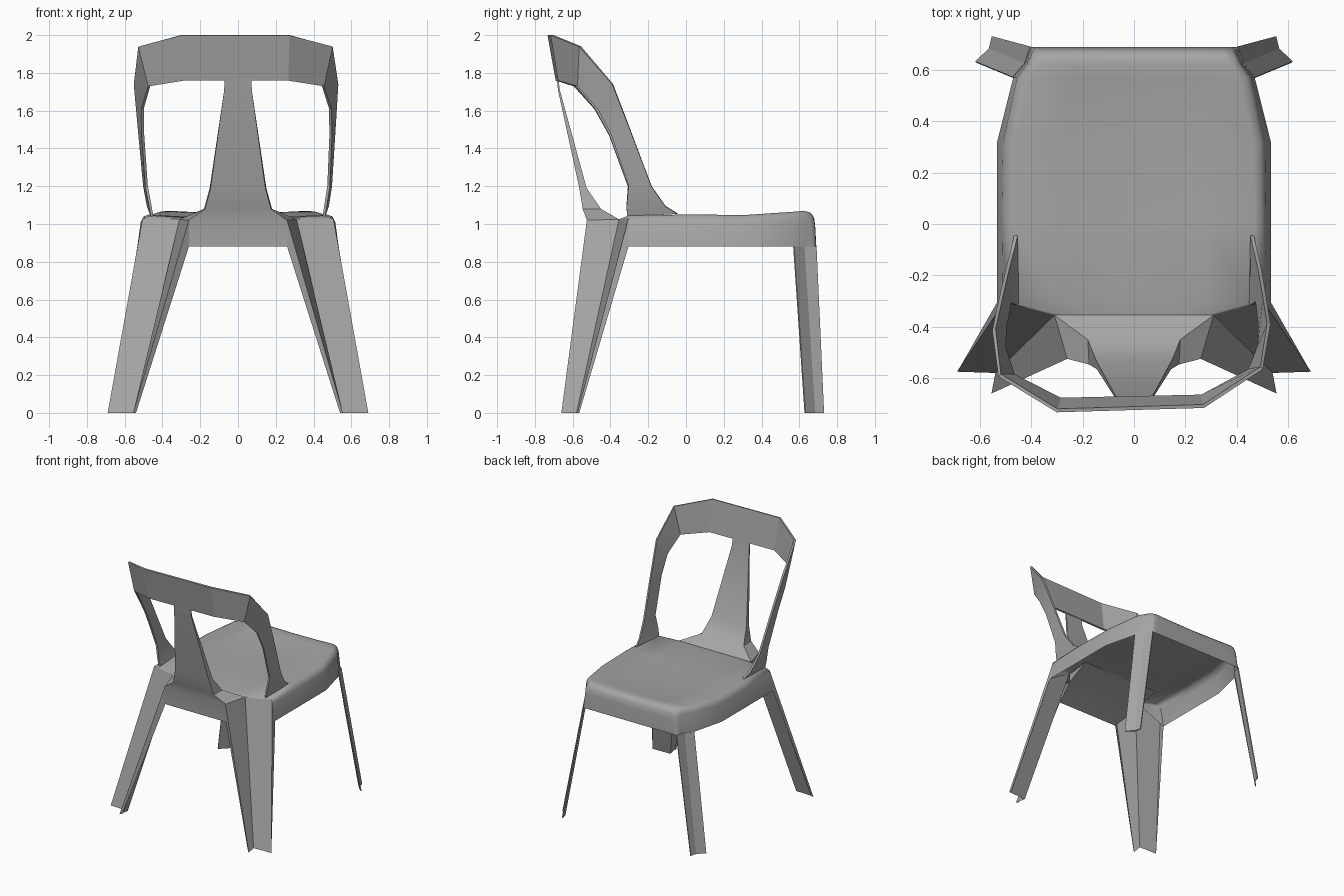
import bpy, bmesh, math

cube = bpy.data.objects.get("Cube")
if cube:
    bpy.data.objects.remove(cube, do_unlink=True)

grey = bpy.data.materials.new("grey_plastic")
grey.use_nodes = True
COLOUR = (0.38, 0.38, 0.38, 1)
grey.diffuse_color = COLOUR
grey.node_tree.nodes["Principled BSDF"].inputs["Base Color"].default_value = COLOUR


def build(name, polygons, thickness=0, angle=30):
    """Make a mesh object from corner-point polygons, welding shared corners."""
    bm = bmesh.new()
    for poly in polygons:
        bm.faces.new([bm.verts.new(p) for p in poly])
    bmesh.ops.remove_doubles(bm, verts=bm.verts, dist=0.0005)
    bmesh.ops.dissolve_degenerate(bm, dist=0.0005, edges=bm.edges)
    bmesh.ops.recalc_face_normals(bm, faces=bm.faces)
    mesh = bpy.data.meshes.new(name)
    bm.to_mesh(mesh)
    bm.free()
    mesh.materials.append(grey)
    obj = bpy.data.objects.new(name, mesh)
    bpy.context.collection.objects.link(obj)
    bpy.ops.object.select_all(action='DESELECT')
    obj.select_set(True)
    bpy.context.view_layer.objects.active = obj
    if thickness:
        mod = obj.modifiers.new("thickness", 'SOLIDIFY')
        mod.thickness = thickness
        mod.offset = 0
        bpy.ops.object.modifier_apply(modifier=mod.name)
    bpy.ops.object.shade_smooth_by_angle(angle=math.radians(angle))


def loft(rows, closed=False):
    """Quads between successive rows of points."""
    polys = []
    for a, b in zip(rows, rows[1:]):
        n = len(a)
        for i in range(n if closed else n - 1):
            j = (i + 1) % n
            polys.append([a[i], a[j], b[j], b[i]])
    return polys


def mirrored(points):
    return [(-x, y, z) for x, y, z in points]


APRON = 0.88

# Seat shell: cross-sections from the back edge to the rolled front lip
back_edge = [(x, -0.355, 1.025) for x in (0.31, 0.31, 0.31, 0.29, 0.16)]
seat_rows = [back_edge + [(0, -0.355, 1.025)] + mirrored(back_edge)[::-1]]
for y, low, top, z, dip in [
        (-0.305, 0.533, 0.505, 1.045, 0.015), (0, 0.533, 0.51, 1.05, 0.018),
        (0.32, 0.533, 0.505, 1.048, 0.018), (0.57, 0.47, 0.45, 1.065, 0.015),
        (0.625, 0.423, 0.41, 1.07, 0.012), (0.66, 0.41, 0.395, 1.06, 0.008),
        (0.678, 0.405, 0.385, 1.035, 0.004), (0.684, 0.4, 0.38, 0.99, 0),
        (0.69, 0.4, 0.38, APRON, 0)]:
    side = [(low, y, APRON), (top + 0.005, y, max(APRON, z - 0.04)),
            (top - 0.01, y, max(APRON, z - 0.01)), (top - 0.04, y, z),
            (top * 0.55, y, z - dip * 0.6)]
    seat_rows.append(side + [(0, y, z - dip)] + mirrored(side)[::-1])
build("seat", loft(seat_rows), angle=50)

# Central splat: hollow tapered section sweeping up, with the rear apron below
splat_rows = []
for (fy, fz, fw), (by, bz, bw) in [
        ((-0.355, 1.025, 0.31), (-0.525, 1.02, 0.26)),
        ((-0.45, 1.08, 0.18), (-0.547, 1.08, 0.175)),
        ((-0.526, 1.19, 0.15), (-0.565, 1.19, 0.145)),
        ((-0.668, 1.71, 0.073), (-0.678, 1.71, 0.073)),
        ((-0.676, 1.77, 0.072), (-0.684, 1.77, 0.072))]:
    splat_rows.append([(fw, fy, fz), (-fw, fy, fz), (-bw, by, bz), (bw, by, bz)])
apron_edge = [(0.26, -0.52, APRON), (-0.26, -0.52, APRON)]
rear_apron = apron_edge + splat_rows[0][2:]
build("back_splat_and_apron", loft(splat_rows, closed=True) + [rear_apron], angle=40)

# Underside: gentle slope from below the seat down to the rear apron edge
under_front = [(0.33, -0.15, 1.027), (-0.33, -0.15, 1.027)]
under_middle = [(0.31, -0.355, 0.955), (-0.31, -0.355, 0.955)]
under_cheek = [under_front[0], under_middle[0], (0.31, -0.355, 1.02)]
build("rear_underside", loft([under_front, under_middle, apron_edge])
      + [under_cheek, mirrored(under_cheek)])


# Back hoop: outer and inner edge of the band, half from arm foot to crest centre
def lean(p):
    x, y, z = p
    t = max(0, (z - 1.05) / 0.8)
    return (x - 0.012 * t, y + 0.025 * x * t, z)


hoop_half = [
    ((0.46, -0.045, 1.055), (0.455, -0.31, 1.04)),
    ((0.475, -0.11, 1.095), (0.463, -0.315, 1.09)),
    ((0.493, -0.185, 1.20), (0.482, -0.305, 1.20)),
    ((0.515, -0.295, 1.48), (0.497, -0.40, 1.47)),
    ((0.535, -0.40, 1.74), (0.497, -0.475, 1.61)),
    ((0.51, -0.575, 1.94), (0.46, -0.58, 1.73)),
    ((0.285, -0.718, 2.0), (0.275, -0.677, 1.76)),
]
hoop_rows = hoop_half + [mirrored(r) for r in reversed(hoop_half)]
build("back_hoop", loft([[lean(p) for p in r] for r in hoop_rows]), thickness=0.014, angle=14)

# Legs: open V sections; the back ones have narrow flanges running up to the apron
for side, sx in (("left", 1), ("right", -1)):
    def place(polys):
        return [[(x * sx, y, z) for x, y, z in poly] for poly in polys]

    outer_top, outer_foot = (0.505, -0.305, 1.03), (0.69, -0.575, 0)
    fold_top, fold_foot = (0.31, -0.355, 1.025), (0.54, -0.58, 0)
    inner_top, inner_foot = (0.26, -0.525, 1.02), (0.555, -0.66, 0)
    back = [
        [outer_top, fold_top, fold_foot, outer_foot],
        [fold_top, inner_top, inner_foot, fold_foot],
        [outer_top, outer_foot, (0.682, -0.565, 0), (0.533, -0.305, APRON)],
        [inner_top, inner_foot, (0.54, -0.648, 0), (0.26, -0.52, APRON)],
    ]
    build("back_leg_" + side, place(back), angle=15)

    front = loft([
        [(0.4, 0.69, APRON), (0.423, 0.625, APRON), (0.47, 0.57, APRON)],
        [(0.55, 0.73, 0), (0.562, 0.682, 0), (0.615, 0.63, 0)],
    ])
    build("front_leg_" + side, place(front), thickness=0.008, angle=12)
